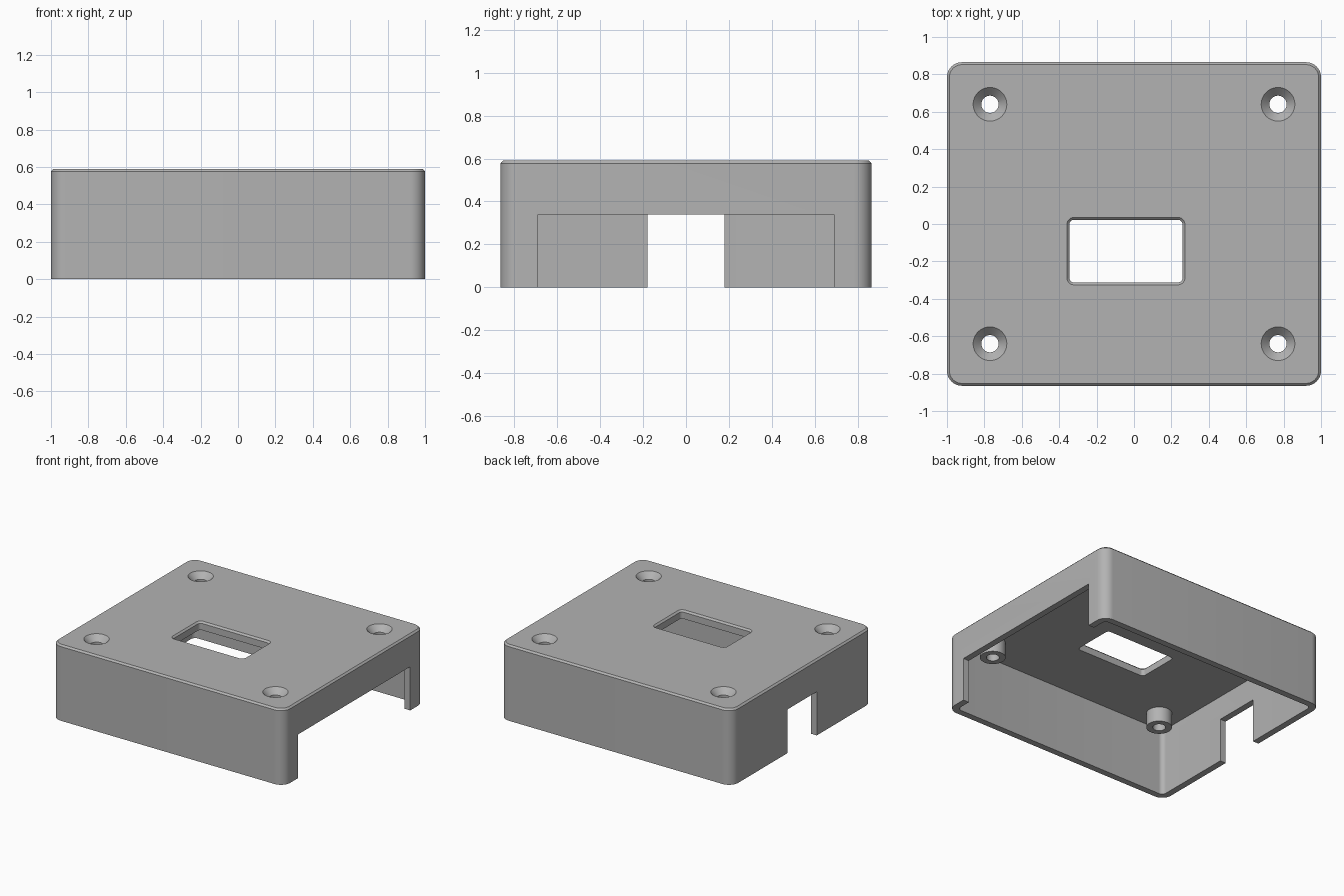
import bpy, bmesh, math

default = bpy.data.objects.get("Cube")
if default:
    bpy.data.objects.remove(default, do_unlink=True)

grey = bpy.data.materials.new("plain_grey")
grey.use_nodes = True
colour = (0.45, 0.45, 0.45, 1)
grey.diffuse_color = colour
grey.node_tree.nodes["Principled BSDF"].inputs["Base Color"].default_value = colour

WIDTH, DEPTH, HEIGHT = 2.0, 1.73, 0.59
WALL, CEILING, CHAMFER = 0.05, 0.525, 0.013
NOTCH_TOP = 0.34


def rounded_ring(cx, cy, w, d, r, z, steps=10):
    """Points around a rounded rectangle."""
    pts = []
    for k, (sx, sy) in enumerate([(1, 1), (-1, 1), (-1, -1), (1, -1)]):
        for i in range(steps + 1):
            a = math.pi / 2 * (k + i / steps)
            pts.append((cx + sx * (w / 2 - r) + r * math.cos(a),
                        cy + sy * (d / 2 - r) + r * math.sin(a), z))
    return pts


def circle_ring(cx, cy, r, z, steps=48):
    """Points around a circle."""
    return [(cx + r * math.cos(math.tau * i / steps),
             cy + r * math.sin(math.tau * i / steps), z) for i in range(steps)]


def loft(name, rings):
    """Solid skinned through a stack of rings, capped at both ends."""
    bm = bmesh.new()
    loops = [[bm.verts.new(p) for p in ring] for ring in rings]
    n = len(loops[0])
    for low, high in zip(loops, loops[1:]):
        for i in range(n):
            j = (i + 1) % n
            bm.faces.new((low[i], low[j], high[j], high[i]))
    bm.faces.new(loops[0][::-1])
    bm.faces.new(loops[-1])
    bmesh.ops.recalc_face_normals(bm, faces=bm.faces)
    mesh = bpy.data.meshes.new(name)
    bm.to_mesh(mesh)
    bm.free()
    mesh.materials.append(grey)
    obj = bpy.data.objects.new(name, mesh)
    bpy.context.collection.objects.link(obj)
    return obj


def box(name, x0, x1, y0, y1, z0, z1):
    return loft(name, [[(x0, y0, z), (x1, y0, z), (x1, y1, z), (x0, y1, z)]
                       for z in (z0, z1)])


def combine(target, tool, operation):
    """Apply a boolean and discard the tool."""
    tool.hide_render = True
    mod = target.modifiers.new(operation, 'BOOLEAN')
    mod.operation = operation
    mod.solver = 'EXACT'
    mod.object = tool
    bpy.context.view_layer.objects.active = target
    bpy.ops.object.modifier_apply(modifier=mod.name)
    bpy.data.objects.remove(tool, do_unlink=True)


# Outer body with a chamfered top rim
case = loft("case_cover", [
    rounded_ring(0, 0, WIDTH, DEPTH, 0.08, 0),
    rounded_ring(0, 0, WIDTH, DEPTH, 0.08, HEIGHT - CHAMFER),
    rounded_ring(0, 0, WIDTH - 2 * CHAMFER, DEPTH - 2 * CHAMFER, 0.08 - CHAMFER, HEIGHT)])

# Hollow inside, open at the bottom
combine(case, loft("cavity_cutter", [
    rounded_ring(0, 0, WIDTH - 2 * WALL, DEPTH - 2 * WALL, 0.035, z)
    for z in (-0.1, CEILING)]), 'DIFFERENCE')

# Wide opening in one side wall, narrow opening in the other
combine(case, box("wide_notch_cutter", 0.9, 1.1, -0.69, 0.69, -0.1, NOTCH_TOP), 'DIFFERENCE')
combine(case, box("narrow_notch_cutter", -1.1, -0.9, -0.18, 0.18, -0.1, NOTCH_TOP), 'DIFFERENCE')

# Rounded window through the top, with a chamfered edge
wx, wy, ww, wd = -0.043, -0.145, 0.605, 0.335
combine(case, loft("window_cutter", [
    rounded_ring(wx, wy, ww + 2 * e, wd + 2 * e, 0.025 + e, z)
    for e, z in ((0, 0.45), (0, HEIGHT - CHAMFER), (CHAMFER, HEIGHT), (CHAMFER, 0.7))]),
    'DIFFERENCE')

# Screw bosses under the top, each with a countersunk hole
for x in (-0.77, 0.77):
    for y in (-0.64, 0.64):
        combine(case, loft("screw_boss", [circle_ring(x, y, 0.091, z)
                                          for z in (0.41, 0.55)]), 'UNION')
        combine(case, loft("screw_hole_cutter", [
            circle_ring(x, y, r, z)
            for r, z in ((0.046, 0.3), (0.046, 0.545), (0.09, HEIGHT), (0.09, 0.7))]),
            'DIFFERENCE')

# Smooth the curved walls, keep the edges crisp
bpy.ops.object.select_all(action='DESELECT')
case.select_set(True)
bpy.context.view_layer.objects.active = case
bpy.ops.object.shade_smooth_by_angle(angle=math.radians(30))
